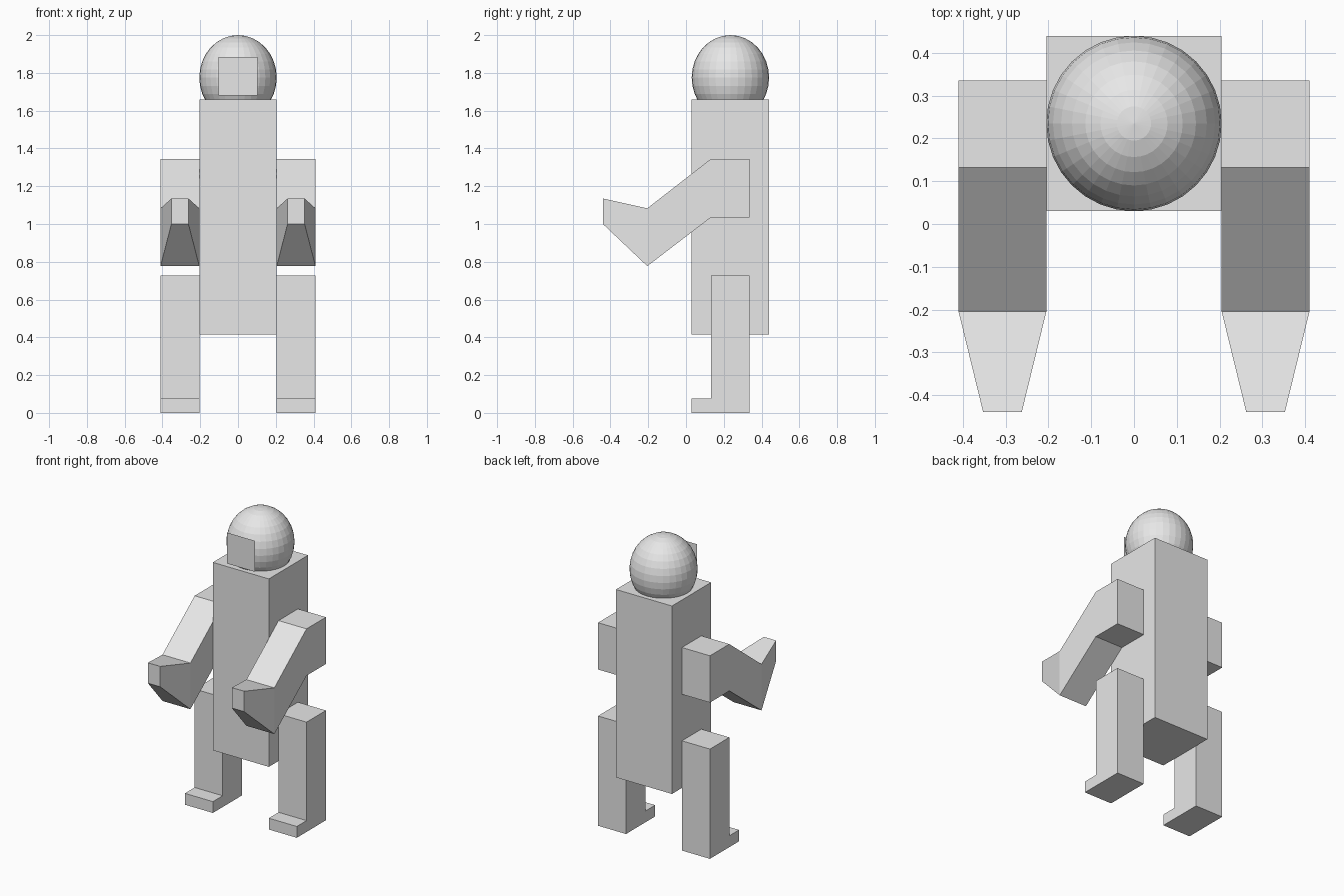
import bpy
import bmesh
from mathutils import Matrix

cube = bpy.data.objects.get("Cube")
if cube:
    bpy.data.objects.remove(cube, do_unlink=True)

# Single plain grey
grey = bpy.data.materials.new("plain_grey")
grey.use_nodes = True
colour = (0.8, 0.8, 0.8, 1)
grey.diffuse_color = colour
grey.node_tree.nodes["Principled BSDF"].inputs["Base Color"].default_value = colour


def finish(name, bm, fix_normals=True):
    if fix_normals:
        bmesh.ops.recalc_face_normals(bm, faces=bm.faces)
    mesh = bpy.data.meshes.new(name)
    bm.to_mesh(mesh)
    bm.free()
    mesh.materials.append(grey)
    obj = bpy.data.objects.new(name, mesh)
    bpy.context.collection.objects.link(obj)
    return obj


def loft(name, rings):
    """Skin matching loops of points and cap both ends."""
    bm = bmesh.new()
    loops = [[bm.verts.new(p) for p in ring] for ring in rings]
    count = len(loops[0])
    for a, b in zip(loops, loops[1:]):
        for i in range(count):
            j = (i + 1) % count
            bm.faces.new((a[i], a[j], b[j], b[i]))
    bm.faces.new(loops[0])
    bm.faces.new(loops[-1])
    return finish(name, bm)


def upright_ring(y, x0, x1, z0, z1):
    return [(x0, y, z0), (x1, y, z0), (x1, y, z1), (x0, y, z1)]


W = 0.205          # half body width, and the width of each limb
MID_Y = 0.235      # centre line of torso and head

# Torso
loft("torso", [upright_ring(y, -W, W, 0.415, 1.66) for y in (MID_Y - W, MID_Y + W)])

# Head: slightly tall faceted ball sunk into the torso
bm = bmesh.new()
bmesh.ops.create_uvsphere(
    bm, u_segments=32, v_segments=16, radius=1,
    matrix=Matrix.Translation((0, MID_Y, 1.775)) @ Matrix.Diagonal((W, W, 0.225, 1)))
finish("head", bm)

# Face plate: one flat square facing forward
bm = bmesh.new()
bm.faces.new([bm.verts.new(p) for p in upright_ring(0.03, -W / 2, W / 2, 1.68, 1.885)])
finish("face_plate", bm, fix_normals=False)

# Arm stations: y, half width, bottom z, top z
arm = [(0.335, W / 2, 1.035, 1.345), (0.132, W / 2, 1.035, 1.345),
       (-0.205, W / 2, 0.777, 1.083), (-0.44, 0.045, 1.0, 1.135)]
# Leg and foot outline: y, z
leg = [(0.335, 0), (0.335, 0.727), (0.132, 0.727),
       (0.132, 0.075), (0.03, 0.075), (0.03, 0)]

for side, sign in (("left", 1), ("right", -1)):
    centre = sign * W * 1.5
    loft(side + "_arm", [upright_ring(y, centre - h, centre + h, z0, z1)
                         for y, h, z0, z1 in arm])
    loft(side + "_leg", [[(x, y, z) for y, z in leg]
                         for x in (centre - W / 2, centre + W / 2)])
